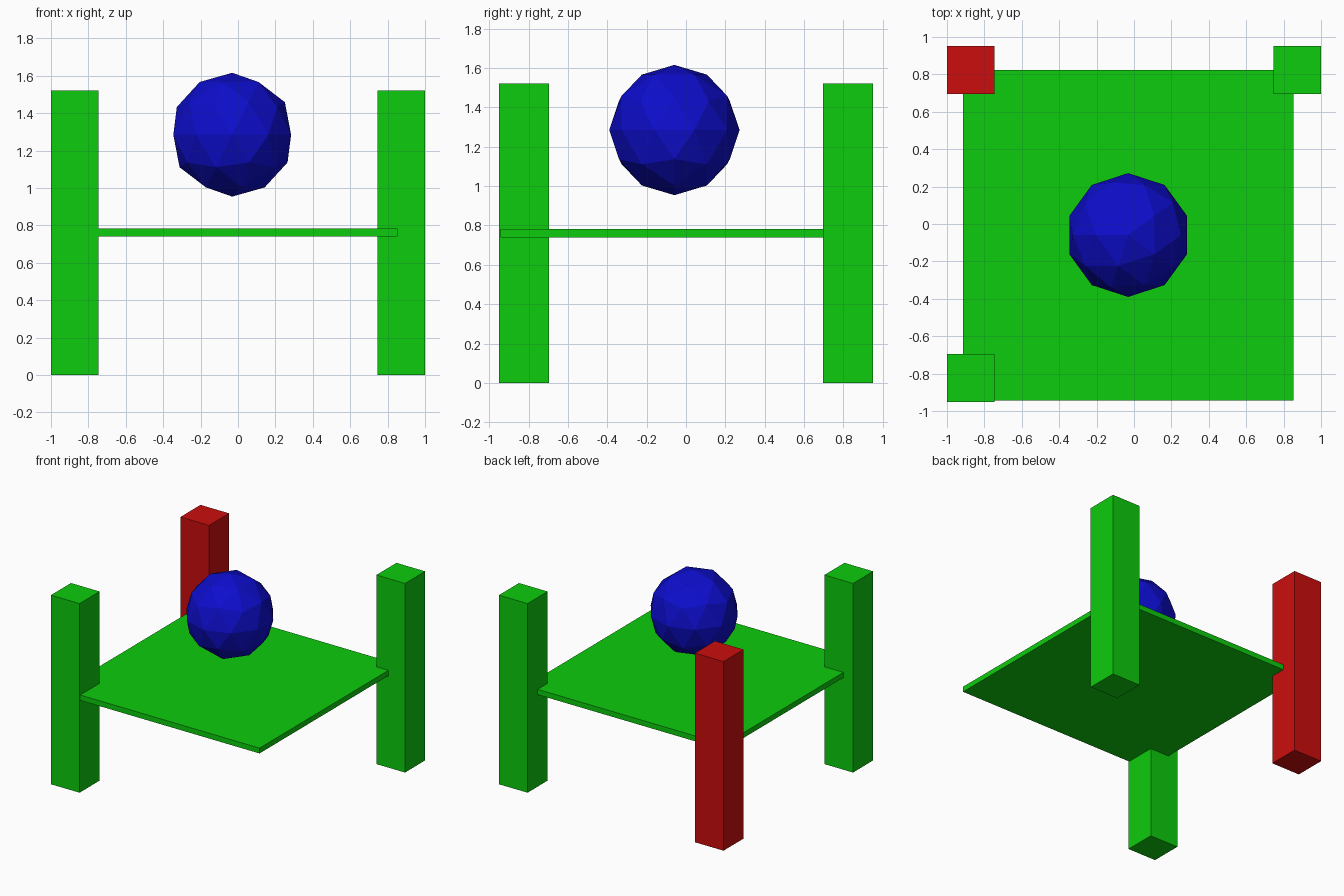
import bpy
from math import pi

if "Cube" in bpy.data.objects:
    bpy.data.objects.remove(bpy.data.objects["Cube"])


def material(name, rgb):
    m = bpy.data.materials.new(name)
    m.diffuse_color = (*rgb, 1)
    m.use_nodes = True
    m.node_tree.nodes["Principled BSDF"].inputs["Base Color"].default_value = m.diffuse_color
    return m


green = material("green", (0.004, 0.604, 0.004))
red = material("red", (0.604, 0.004, 0.004))
blue = material("blue", (0.004, 0.004, 0.604))


def box(name, lo, hi, mat):
    centre = [(a + b) / 2 for a, b in zip(lo, hi)]
    bpy.ops.mesh.primitive_cube_add(size=1, location=centre)
    o = bpy.context.object
    o.name = name
    o.scale = [b - a for a, b in zip(lo, hi)]
    bpy.ops.object.transform_apply(location=False, rotation=False, scale=True)
    o.data.materials.append(mat)


# Three corner posts, the back left one red
w, px, py = 0.1275, 0.8725, 0.8235
for name, sx, sy, mat in (("front_left_post", -1, -1, green),
                          ("back_right_post", 1, 1, green),
                          ("back_left_post", -1, 1, red)):
    x, y = sx * px, sy * py
    box(name, (x - w, y - w, 0), (x + w, y + w, 1.522), mat)

# Thin, slightly off-centre platform
box("platform", (-0.914, -0.943, 0.74), (0.852, 0.823, 0.783), green)

# Faceted ball floating above the platform
bpy.ops.mesh.primitive_ico_sphere_add(subdivisions=2, radius=0.331,
                                      location=(-0.031, -0.059, 1.285),
                                      rotation=(0, 0, pi))
ball = bpy.context.object
ball.name = "ball"
ball.data.materials.append(blue)
